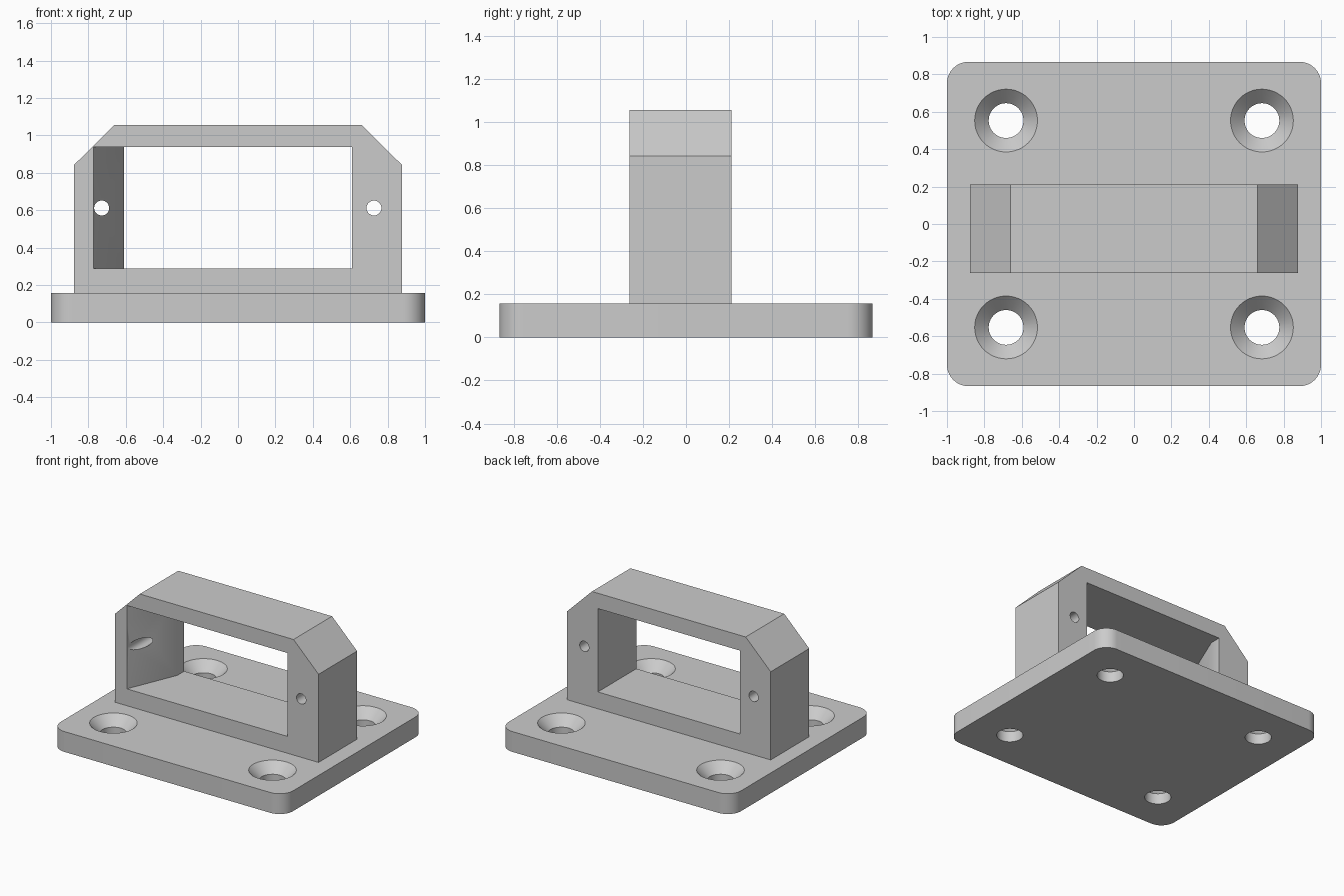
import bpy, bmesh
from math import sin, cos, tau, radians
from mathutils import Matrix

if "Cube" in bpy.data.objects:
    bpy.data.objects.remove(bpy.data.objects["Cube"], do_unlink=True)

grey = bpy.data.materials.new("light grey")
grey.use_nodes = True
colour = (0.6, 0.6, 0.6, 1)
grey.diffuse_color = colour
grey.node_tree.nodes["Principled BSDF"].inputs["Base Color"].default_value = colour


def loft(name, rings, turn=None):
    """Solid skinned through rings of equal point count, capped at both ends."""
    bm = bmesh.new()
    loops = [[bm.verts.new(p) for p in ring] for ring in rings]
    n = len(loops[0])
    for low, high in zip(loops, loops[1:]):
        for i in range(n):
            j = (i + 1) % n
            bm.faces.new((low[i], low[j], high[j], high[i]))
    bm.faces.new(loops[0][::-1])
    bm.faces.new(loops[-1])
    if turn:
        bm.transform(turn)
    bmesh.ops.recalc_face_normals(bm, faces=bm.faces)
    mesh = bpy.data.meshes.new(name)
    bm.to_mesh(mesh)
    bm.free()
    mesh.materials.append(grey)
    obj = bpy.data.objects.new(name, mesh)
    bpy.context.collection.objects.link(obj)
    return obj


def prism(name, outline, low, high, turn=None):
    return loft(name, [[(x, y, z) for x, y in outline] for z in (low, high)], turn)


def lathe(name, profile, turn, sides=48):
    angles = [tau * i / sides for i in range(sides)]
    return loft(name, [[(r * cos(a), r * sin(a), z) for a in angles]
                       for r, z in profile], turn)


def carve(obj, cutters):
    """Subtract the cutters for good, then shade with crisp edges."""
    bpy.ops.object.select_all(action='DESELECT')
    bpy.context.view_layer.objects.active = obj
    obj.select_set(True)
    for cutter in cutters:
        mod = obj.modifiers.new("cut", 'BOOLEAN')
        mod.operation = 'DIFFERENCE'
        mod.solver = 'EXACT'
        mod.object = cutter
        bpy.ops.object.modifier_apply(modifier=mod.name)
        bpy.data.objects.remove(cutter, do_unlink=True)
    bpy.ops.object.shade_smooth_by_angle(angle=radians(30))


# Base plate with rounded corners
HALF_X, HALF_Y, THICK, RADIUS, STEPS = 1.0, 0.867, 0.158, 0.115, 12
outline = []
for k, (sx, sy) in enumerate([(1, 1), (-1, 1), (-1, -1), (1, -1)]):
    for i in range(STEPS + 1):
        a = tau / 4 * (k + i / STEPS)
        outline.append((sx * (HALF_X - RADIUS) + RADIUS * cos(a),
                        sy * (HALF_Y - RADIUS) + RADIUS * sin(a)))
base = prism("base_plate", outline, 0, THICK)

# Countersunk screw holes
BORE, SINK = 0.093, 0.168
screw = [(BORE, -0.1), (BORE, THICK - SINK + BORE), (SINK, THICK), (SINK, 0.3)]
carve(base, [lathe("screw_cutter", screw, Matrix.Translation((x, y, 0)))
             for x in (-0.684, 0.684) for y in (-0.553, 0.553)])

# Upright frame with chamfered shoulders
FRONT, BACK = -0.262, 0.211
half = [(0.876, THICK), (0.876, 0.843), (0.661, 1.056)]
upright = Matrix.Rotation(tau / 4, 4, 'X')
frame = prism("upright_frame", half + [(-x, z) for x, z in reversed(half)],
              -BACK, -FRONT, upright)

# Window with one slanted side wall, and two pin holes
window = prism("window_cutter", [(-0.815, FRONT - 0.1), (0.61, FRONT - 0.1),
                                 (0.61, BACK + 0.1), (-0.61, BACK + 0.1),
                                 (-0.61, 0.125)], 0.289, 0.937)
pins = [lathe("pin_cutter", [(0.04, -0.5), (0.04, 0.5)],
              Matrix.Translation((x, 0, 0.612)) @ upright, 32)
        for x in (-0.729, 0.727)]
carve(frame, [window] + pins)
